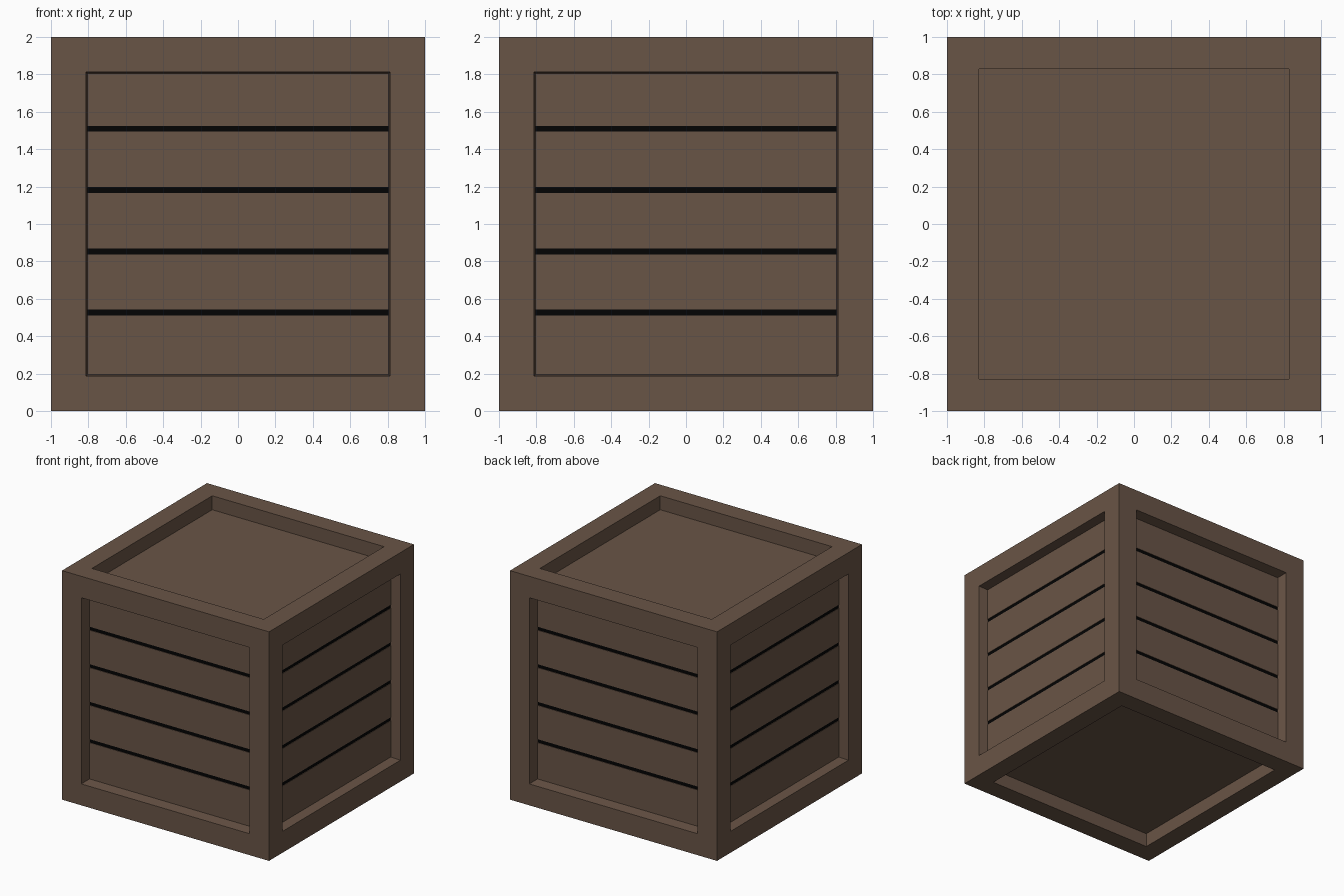
import bpy, bmesh, math
from mathutils import Matrix, Vector

if "Cube" in bpy.data.objects:
    bpy.data.objects.remove(bpy.data.objects["Cube"])


def material(name, rgb):
    m = bpy.data.materials.new(name)
    m.diffuse_color = (*rgb, 1)
    m.use_nodes = True
    m.node_tree.nodes["Principled BSDF"].inputs["Base Color"].default_value = m.diffuse_color
    return m


wood = material("brown wood", (0.141, 0.089, 0.061))
dark = material("black gap", (0.001, 0.001, 0.001))


def add_object(name, bm, mats):
    me = bpy.data.meshes.new(name)
    bm.to_mesh(me)
    bm.free()
    for m in mats:
        me.materials.append(m)
    ob = bpy.data.objects.new(name, me)
    bpy.context.collection.objects.link(ob)
    return ob


X_DEPTH, Y_DEPTH, Z_DEPTH = 0.087, 0.10, 0.122   # recess depths by axis
PLATE = 0.004                                    # slats stand proud of the dark backing

# Crate frame: a cube with every face inset and pushed in
bm = bmesh.new()
bmesh.ops.create_cube(bm, size=2, matrix=Matrix.Translation((0, 0, 1)))
bm.normal_update()
for f in list(bm.faces):
    n = f.normal.copy()
    side = abs(n.z) < 0.5
    depth = (X_DEPTH if abs(n.x) > 0.5 else Y_DEPTH) + PLATE if side else Z_DEPTH
    bmesh.ops.inset_individual(bm, faces=[f], thickness=0.187 if side else 0.17,
                               use_even_offset=True)
    panel = bmesh.ops.extrude_discrete_faces(bm, faces=[f])["faces"][0]
    centre = panel.calc_center_median()
    for v in panel.verts:
        taper = 0.99 if side else 1.0
        v.co = centre + (v.co - centre) * taper - n * depth
    panel.material_index = 1 if side else 0
bmesh.ops.recalc_face_normals(bm, faces=bm.faces[:])
add_object("crate_frame", bm, [wood, dark])

# Five slats on each of the four sides, with dark gaps between
GAPS = [0.527, 0.853, 1.182, 1.509]
HALF = 0.015
bottoms = [0.195] + [g + HALF for g in GAPS]
tops = [g - HALF for g in GAPS] + [1.805]
for k, side in enumerate(("front", "right", "back", "left")):
    depth = Y_DEPTH if k % 2 == 0 else X_DEPTH
    turn = Matrix.Rotation(k * math.pi / 2, 4, 'Z')
    bm = bmesh.new()
    for lo, hi in zip(bottoms, tops):
        place = Matrix.Translation((0, -1 + depth + PLATE / 2, (lo + hi) / 2))
        size = Matrix.Diagonal(Vector((1.61, PLATE, hi - lo, 1)))
        bmesh.ops.create_cube(bm, size=1, matrix=turn @ place @ size)
    add_object(side + "_slats", bm, [wood])
